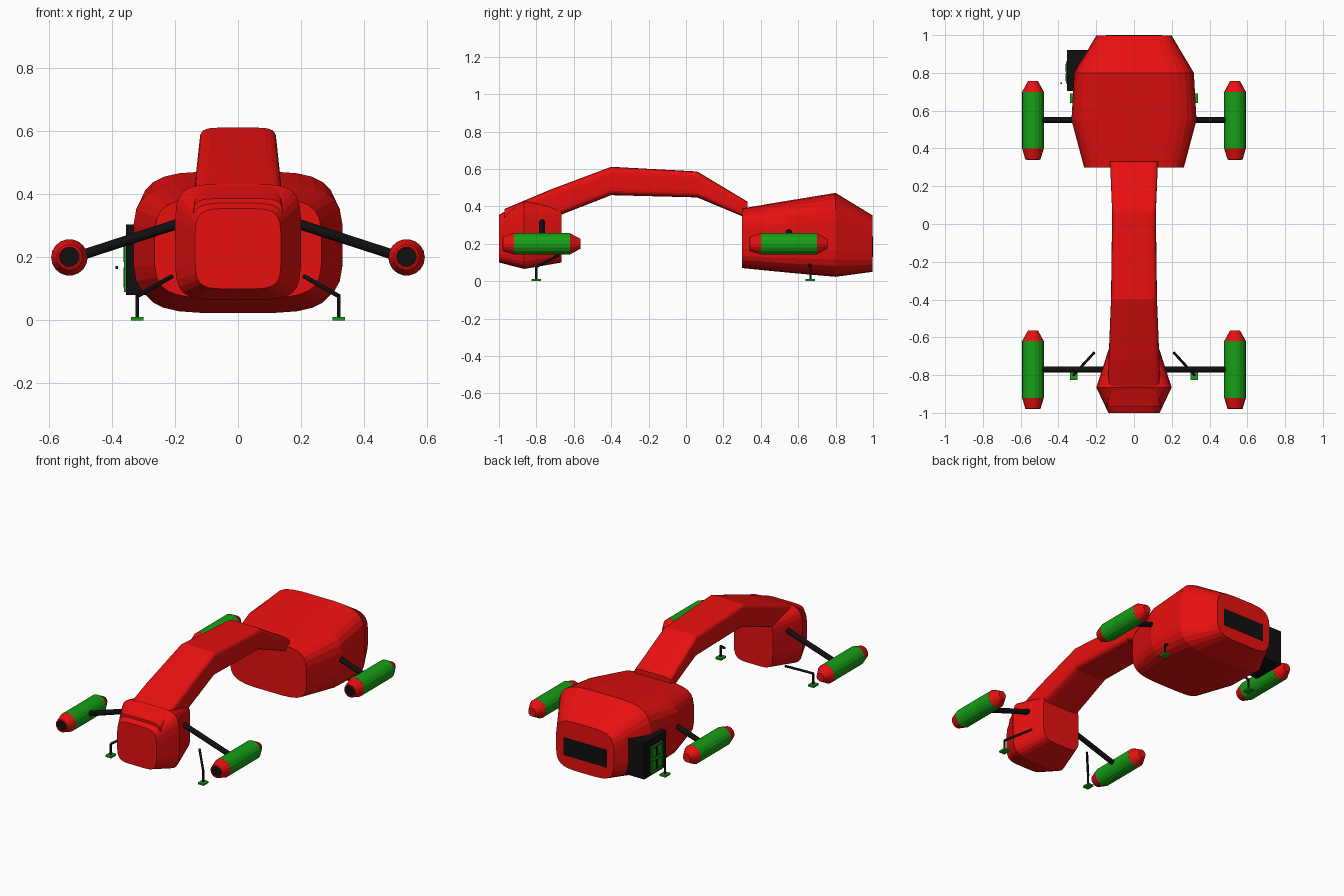
import bpy, bmesh, math
from mathutils import Vector

if "Cube" in bpy.data.objects:
    bpy.data.objects.remove(bpy.data.objects["Cube"])


def material(name, col):
    m = bpy.data.materials.new(name)
    m.diffuse_color = (*col, 1)
    m.use_nodes = True
    m.node_tree.nodes["Principled BSDF"].inputs["Base Color"].default_value = m.diffuse_color
    return m


RED = material("red_paint", (0.8, 0.005, 0.005))
GREEN = material("green_paint", (0.008, 0.35, 0.008))
BLACK = material("black_paint", (0.005, 0.005, 0.005))


def finish(bm, name, mat):
    bmesh.ops.recalc_face_normals(bm, faces=bm.faces)
    me = bpy.data.meshes.new(name)
    bm.to_mesh(me)
    bm.free()
    me.materials.append(mat)
    ob = bpy.data.objects.new(name, me)
    bpy.context.collection.objects.link(ob)
    return ob


def loft(name, rings, mat):
    """Skin a list of equal-length point rings and cap both ends."""
    bm = bmesh.new()
    loops = [[bm.verts.new(p) for p in r] for r in rings]
    n = len(loops[0])
    for a, b in zip(loops, loops[1:]):
        for i in range(n):
            bm.faces.new((a[i], a[(i + 1) % n], b[(i + 1) % n], b[i]))
    bm.faces.new(loops[0])
    bm.faces.new(loops[-1])
    return finish(bm, name, mat)


def rounded(y, hw, z0, z1, power, n=28):
    """Superellipse section at depth y."""
    pts = []
    for i in range(n):
        c, s = math.cos((i + .5) * math.tau / n), math.sin((i + .5) * math.tau / n)
        x = math.copysign(abs(c) ** (2 / power), c)
        z = math.copysign(abs(s) ** (2 / power), s)
        pts.append((hw * x, y, (z0 + z1) / 2 + (z1 - z0) / 2 * z))
    return pts


def hull(name, sections, power):
    return loft(name, [rounded(*s, power) for s in sections], RED)


def lathe(name, x, z, profile, mat, n=18):
    """Round part along y from (y, radius) pairs."""
    return loft(name, [[(x + r * math.cos(i * math.tau / n), y, z + r * math.sin(i * math.tau / n))
                        for i in range(n)] for y, r in profile], mat)


def rod(name, a, b, r, mat=BLACK, n=12):
    a, b = Vector(a), Vector(b)
    bm = bmesh.new()
    bmesh.ops.create_cone(bm, cap_ends=True, segments=n, radius1=r, radius2=r, depth=(b - a).length)
    q = (b - a).to_track_quat('Z', 'Y')
    for v in bm.verts:
        v.co = q @ v.co + (a + b) / 2
    return finish(bm, name, mat)


def box(name, lo, hi, mat):
    bm = bmesh.new()
    bmesh.ops.create_cube(bm, size=1)
    for v in bm.verts:
        v.co = [l + (c + .5) * (h - l) for l, h, c in zip(lo, hi, v.co)]
    return finish(bm, name, mat)


# Hull: rear cabin, front head and arched neck
hull("rear_cabin", [(.30, .265, .07, .39), (.55, .332, .045, .432),
                    (.80, .318, .023, .473), (.998, .20, .05, .352)], 4.2)
hull("front_head", [(-1.0, .136, .10, .355), (-.865, .20, .065, .433), (-.665, .135, .10, .41)], 5)
hull("arched_neck", [(-.97, .142, .22, .387), (-.72, .135, .335, .492), (-.40, .122, .46, .612),
                     (.06, .116, .448, .587), (.33, .127, .335, .425)], 6)

# Rear window
box("rear_window", (-.148, .97, .13), (.148, 1.0, .24), BLACK)

for side, s in (("right", 1), ("left", -1)):
    X = .535 * s
    for end, y, strut_y in (("front", -.92, -.77), ("rear", .40, .55)):
        tag = f"{end}_{side}"
        # Engine pods with red tips and dark intakes
        lathe(f"{tag}_pod_casing", X, .2, [(y, .058), (y + .30, .058)], GREEN)
        lathe(f"{tag}_pod_nose", X, .2, [(y - .055, .03), (y - .06, .034), (y - .058, .04), (y, .0575)], RED)
        lathe(f"{tag}_pod_tail", X, .2, [(y + .30, .0575), (y + .357, .026)], RED)
        lathe(f"{tag}_pod_intake", X, .2, [(y - .059, .03), (y - .04, .03)], BLACK)
        # Struts
        rod(f"{tag}_strut", (.10 * s, strut_y, .336), (.50 * s, strut_y, .206), .016)
    # Landing legs
    for end, y, ty in (("front", -.80, -.68), ("rear", .665, .64)):
        tag = f"{end}_{side}"
        knee = (.32 * s, y, .077)
        rod(f"{tag}_leg_lower", (.32 * s, y, .008), knee, .006)
        rod(f"{tag}_leg_upper", knee, (.21 * s, ty, .14), .007)
        box(f"{tag}_foot", (.32 * s - .02, y - .025, 0), (.32 * s + .02, y + .025, .011), GREEN)

# Side doorway: black porch, green door with dark panels, hinges and handle
box("door_porch", (-.355, .705, .08), (-.20, .92, .305), BLACK)
box("door", (-.361, .745, .09), (-.35, .86, .26), GREEN)
for i in range(2):
    for j in range(2):
        y, z = .757 + .05 * i, .105 + .08 * j
        for k, (lo, hi) in enumerate((((y, z), (y + .04, z + .003)), ((y, z + .06), (y + .04, z + .063)),
                                      ((y, z), (y + .003, z + .063)), ((y + .037, z), (y + .04, z + .063)))):
            box(f"door_panel_trim_{i}{j}{k}", (-.363, *lo), (-.36, *hi), BLACK)
box("door_handle", (-.389, .741, .163), (-.38, .75, .173), BLACK)
